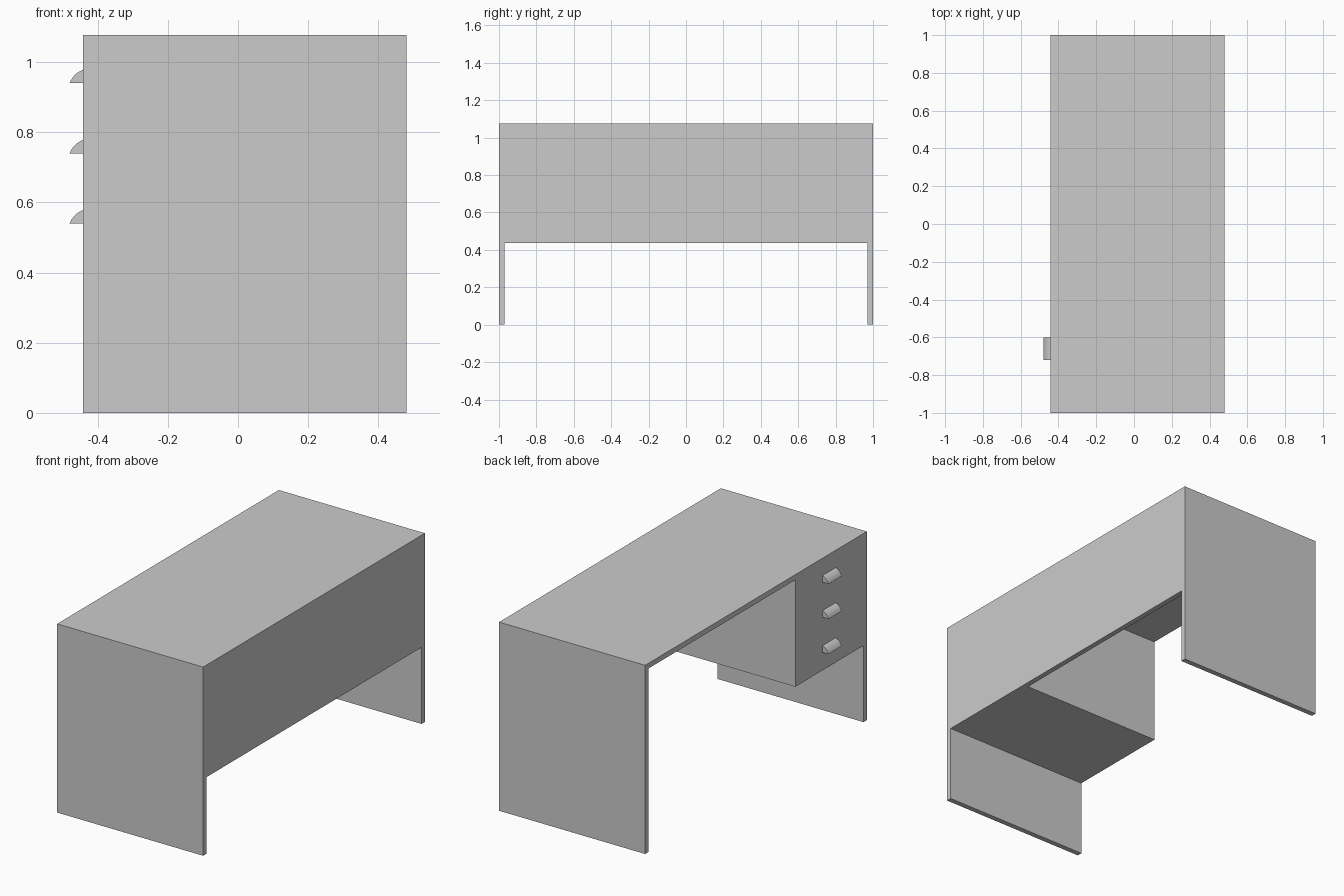
import bpy
import bmesh
import math

if "Cube" in bpy.data.objects:
    bpy.data.objects.remove(bpy.data.objects["Cube"])

X0, X1 = -0.442, 0.48      # drawer side, closed side
H, T, LOW = 1.077, 0.03, 0.437

grey = bpy.data.materials.new("grey")
grey.diffuse_color = (0.6, 0.6, 0.6, 1)
grey.use_nodes = True
grey.node_tree.nodes["Principled BSDF"].inputs["Base Color"].default_value = grey.diffuse_color


def finish(name, bm):
    bmesh.ops.recalc_face_normals(bm, faces=bm.faces)
    mesh = bpy.data.meshes.new(name)
    bm.to_mesh(mesh)
    bm.free()
    mesh.materials.append(grey)
    obj = bpy.data.objects.new(name, mesh)
    bpy.context.collection.objects.link(obj)
    return obj


def box(name, x, y, z):
    bm = bmesh.new()
    bmesh.ops.create_cube(bm, size=1)
    for v in bm.verts:
        v.co = [r[0] if c < 0 else r[1] for c, r in zip(v.co, (x, y, z))]
    return finish(name, bm)


def handle(name, z):
    # Shallow arc from the outer tip up to the drawer face, closed by a flat base
    w, half, n = 0.038, math.radians(25), 8
    r = w * math.sqrt(2) / (2 * math.sin(half))
    off = r * math.cos(half) / math.sqrt(2)
    cx, cz = X0 - w / 2 + off, z + w / 2 - off
    pts = [(X0, z)]
    for i in range(n + 1):
        a = math.radians(135) + half - 2 * half * i / n
        pts.append((cx + r * math.cos(a), cz + r * math.sin(a)))
    bm = bmesh.new()
    face = bm.faces.new([bm.verts.new((x, -0.72, zz)) for x, zz in pts])
    ext = bmesh.ops.extrude_face_region(bm, geom=[face])["geom"]
    bmesh.ops.translate(bm, vec=(0, 0.12, 0),
                        verts=[g for g in ext if isinstance(g, bmesh.types.BMVert)])
    obj = finish(name, bm)
    bpy.context.view_layer.objects.active = obj
    obj.select_set(True)
    bpy.ops.object.shade_smooth_by_angle(angle=math.radians(30))
    obj.select_set(False)


# Top, side panels and the long closing panel
box("desk_top", (X0, X1), (-1, 1), (H - T, H))
box("side_panel_front", (X0, X1), (-1, -1 + T), (0, H - T))
box("side_panel_back", (X0, X1), (1 - T, 1), (0, H - T))
box("modesty_panel", (X1 - T, X1), (-1 + T, 1 - T), (LOW, H - T))

# Drawer cabinet and its three pulls
box("drawer_cabinet", (X0, X1 - T), (-1 + T, -0.355), (LOW, H - T))
for i in range(3):
    handle(f"drawer_handle_{i + 1}", 0.54 + 0.2 * i)
